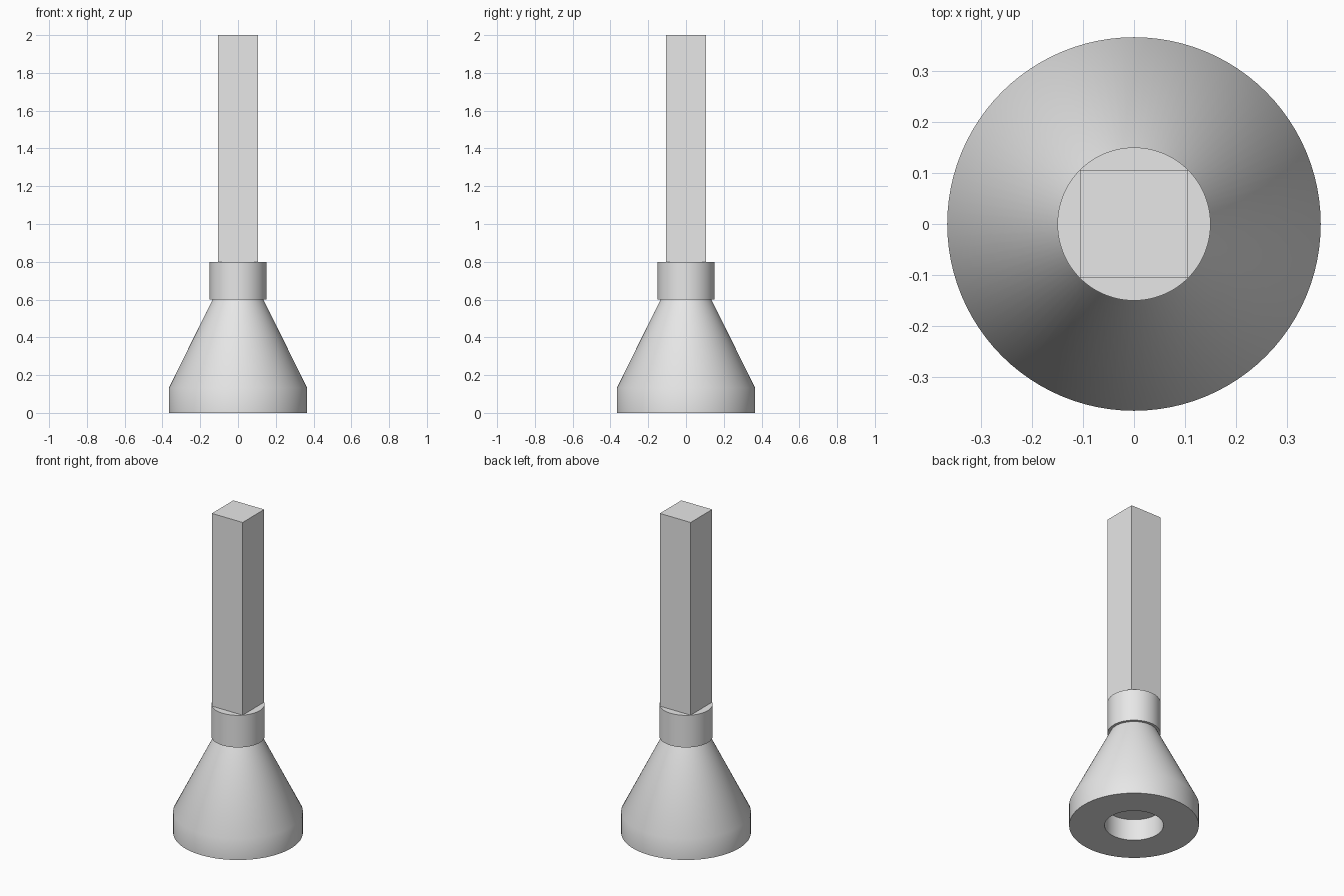
import bpy
import bmesh
import math

cube = bpy.data.objects.get("Cube")
if cube:
    bpy.data.objects.remove(cube, do_unlink=True)

SEGMENTS = 96

grey = bpy.data.materials.new("plain grey")
grey.use_nodes = True
grey.diffuse_color = (0.8, 0.8, 0.8, 1)
grey.node_tree.nodes["Principled BSDF"].inputs["Base Color"].default_value = grey.diffuse_color


def finish(name, bm, smooth):
    bmesh.ops.recalc_face_normals(bm, faces=bm.faces)
    mesh = bpy.data.meshes.new(name)
    bm.to_mesh(mesh)
    bm.free()
    mesh.materials.append(grey)
    obj = bpy.data.objects.new(name, mesh)
    bpy.context.collection.objects.link(obj)
    if smooth:
        bpy.ops.object.select_all(action='DESELECT')
        obj.select_set(True)
        bpy.context.view_layer.objects.active = obj
        bpy.ops.object.shade_smooth_by_angle(angle=math.radians(30))
    return obj


def lathe(name, profile):
    """Turn a (radius, height) profile around z and cap both ends."""
    bm = bmesh.new()
    rings = []
    for r, z in profile:
        angles = [math.tau * i / SEGMENTS for i in range(SEGMENTS)]
        rings.append([bm.verts.new((r * math.cos(a), r * math.sin(a), z)) for a in angles])
    for low, high in zip(rings, rings[1:]):
        for i in range(SEGMENTS):
            j = (i + 1) % SEGMENTS
            bm.faces.new((low[i], low[j], high[j], high[i]))
    bm.faces.new(rings[0])
    bm.faces.new(rings[-1])
    return finish(name, bm, True)


# Flared base with a round recess in its underside
lathe("flared_base", [(0.166, 0.133), (0.166, 0), (0.366, 0), (0.366, 0.133), (0.134, 0.6)])

# Collar overhanging the top of the cone
lathe("collar", [(0.15, 0.6), (0.15, 0.8)])

# Square shaft whose corners meet the collar rim
bm = bmesh.new()
bmesh.ops.create_cube(bm, size=1)
bmesh.ops.scale(bm, vec=(0.212, 0.212, 1.2), verts=bm.verts)
bmesh.ops.translate(bm, vec=(0, 0, 1.4), verts=bm.verts)
finish("square_shaft", bm, False)
